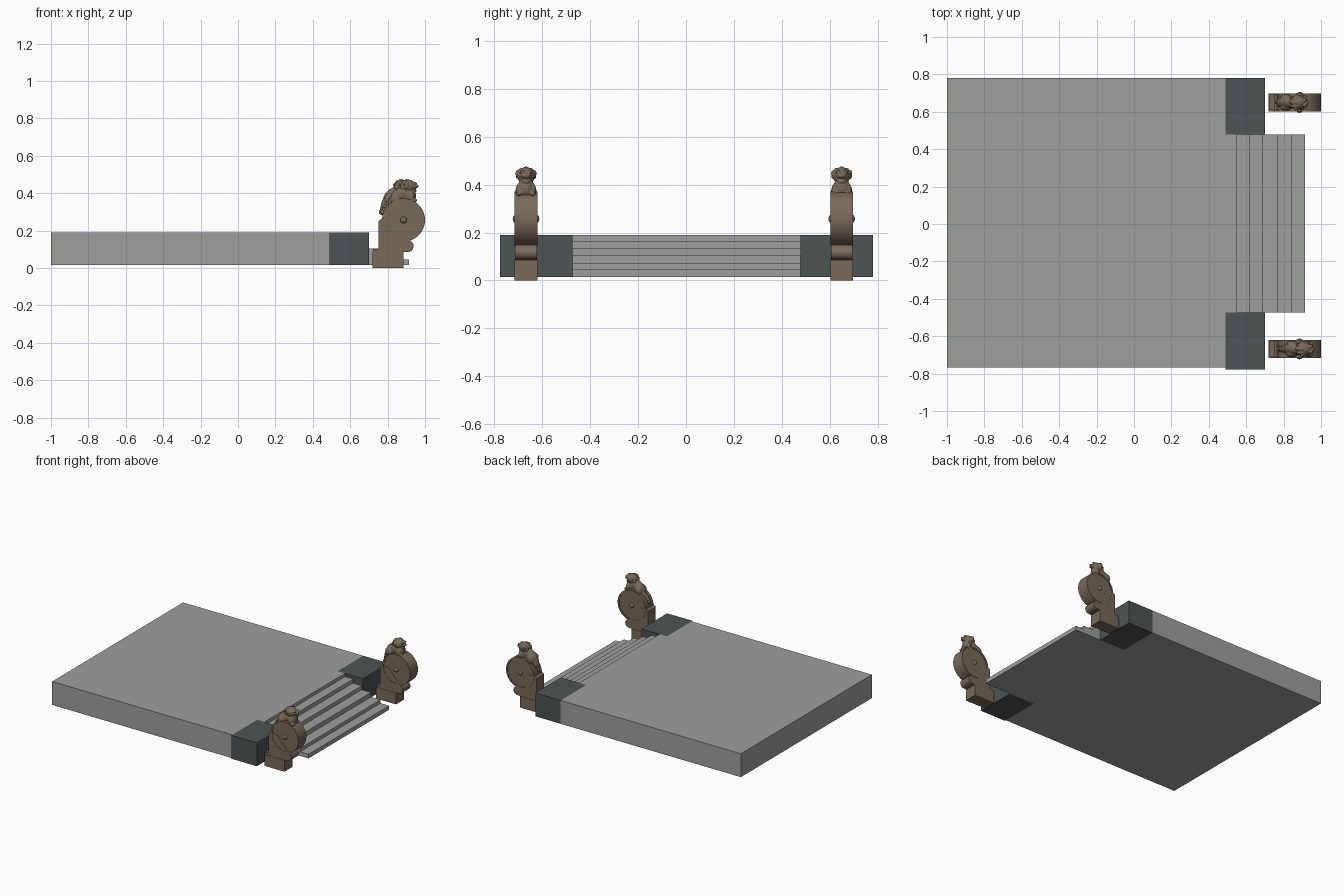
import bpy, bmesh, math
from mathutils import Matrix, Vector

old = bpy.data.objects.get("Cube")
if old:
    bpy.data.objects.remove(old, do_unlink=True)


def material(name, rgb):
    m = bpy.data.materials.new(name)
    m.use_nodes = True
    m.diffuse_color = (*rgb, 1)
    m.node_tree.nodes["Principled BSDF"].inputs["Base Color"].default_value = (*rgb, 1)
    return m


STONE = material("pale grey stone", (0.34, 0.35, 0.34))
SLATE = material("dark slate", (0.075, 0.088, 0.088))
CARVED = material("brown carved stone", (0.185, 0.145, 0.10))


def finish(bm, name, mat, smooth=False):
    bmesh.ops.recalc_face_normals(bm, faces=bm.faces)
    me = bpy.data.meshes.new(name)
    bm.to_mesh(me)
    bm.free()
    me.materials.append(mat)
    ob = bpy.data.objects.new(name, me)
    bpy.context.collection.objects.link(ob)
    if smooth:
        bpy.ops.object.select_all(action='DESELECT')
        ob.select_set(True)
        bpy.context.view_layer.objects.active = ob
        bpy.ops.object.shade_smooth_by_angle(angle=math.radians(35))
    return ob


def prism(name, pts, y0, y1, mat, smooth=False):
    """Extrude an XZ outline from y0 to y1."""
    bm = bmesh.new()
    face = bm.faces.new([bm.verts.new((x, y0, z)) for x, z in pts])
    ext = bmesh.ops.extrude_face_region(bm, geom=[face])
    moved = [v for v in ext["geom"] if isinstance(v, bmesh.types.BMVert)]
    bmesh.ops.translate(bm, verts=moved, vec=(0, y1 - y0, 0))
    return finish(bm, name, mat, smooth)


def box(name, x0, x1, y0, y1, z0, z1, mat):
    return prism(name, [(x0, z0), (x1, z0), (x1, z1), (x0, z1)], y0, y1, mat)


def arc(cx, cz, r, a0, a1, n):
    return [(cx + r * math.cos(math.radians(a0 + (a1 - a0) * i / n)),
             cz + r * math.sin(math.radians(a0 + (a1 - a0) * i / n))) for i in range(n + 1)]


def disc(name, x, z, r, y, half, mat):
    return prism(name, arc(x, z, r, 0, 352.5, 47), y - half, y + half, mat, True)


# Platform, with the staircase cut into its open edge
LOW, TOP = 0.015, 0.19
box("platform", -1, 0.49, -0.767, 0.78, LOW, TOP, STONE)
edges = [0.55, 0.617, 0.69, 0.766, 0.845, 0.915]
heights = [TOP, 0.165, 0.135, 0.105, 0.072, 0.046]
outline = [(0.49, LOW), (0.49, TOP)]
for i, (x, z) in enumerate(zip(edges, heights)):
    outline.append((x, z))
    outline.append((x, heights[i + 1] if i + 1 < len(heights) else LOW))
prism("stairs", outline, -0.473, 0.478, STONE)

# Dark blocks flanking the stairs
box("left_flank_block", 0.49, 0.70, 0.478, 0.78, LOW, TOP, SLATE)
box("right_flank_block", 0.49, 0.70, -0.777, -0.473, LOW, TOP, SLATE)


def ellipsoid(bm, x, y, z, rx, ry, rz, tilt=0):
    m = (Matrix.Translation(Vector((x, y, z))) @ Matrix.Rotation(math.radians(tilt), 4, 'Y')
         @ Matrix.Diagonal((rx, ry, rz, 1)))
    bmesh.ops.create_icosphere(bm, subdivisions=3, radius=1, matrix=m)


def lion(name, dx, y):
    bm = bmesh.new()
    # torso, haunches and chest
    ellipsoid(bm, dx + 0.865, y, 0.385, 0.065, 0.034, 0.042, -35)
    ellipsoid(bm, dx + 0.918, y, 0.385, 0.034, 0.036, 0.042)
    ellipsoid(bm, dx + 0.825, y, 0.355, 0.022, 0.028, 0.055, 25)
    for s in (-1, 1):
        ellipsoid(bm, dx + 0.845, y + s * 0.026, 0.37, 0.030, 0.018, 0.032)   # thigh
        ellipsoid(bm, dx + 0.928, y + s * 0.028, 0.375, 0.014, 0.014, 0.032)  # foreleg
        ellipsoid(bm, dx + 0.942, y + s * 0.027, 0.362, 0.016, 0.013, 0.010)  # paw
        ellipsoid(bm, dx + 0.945, y + s * 0.015, 0.453, 0.012, 0.010, 0.008)  # brow
        ellipsoid(bm, dx + 0.900, y + s * 0.036, 0.447, 0.012, 0.008, 0.014)  # ear
    # head, muzzle and jaw
    ellipsoid(bm, dx + 0.910, y, 0.437, 0.040, 0.037, 0.036)
    ellipsoid(bm, dx + 0.945, y, 0.437, 0.021, 0.022, 0.012)
    ellipsoid(bm, dx + 0.937, y, 0.413, 0.018, 0.018, 0.009)
    # mane curls in rows around the back of the head
    for row in range(4):
        lean = math.radians(100 + row * 30)
        for k in range(-2, 3):
            a = math.radians(k * 38)
            ellipsoid(bm, dx + 0.908 + 0.040 * math.cos(lean) * math.cos(a),
                      y + 0.035 * math.sin(a),
                      0.434 + 0.034 * math.sin(lean) * math.cos(a), 0.010, 0.009, 0.009)
    ob = finish(bm, name, CARVED)
    mod = ob.modifiers.new("merge", 'REMESH')
    mod.mode = 'VOXEL'
    mod.voxel_size = 0.0035
    mod.use_smooth_shade = True
    return ob


# Drum stones guarding the stairs, each topped by a crouching lion
HALF, CX, CZ, R = 0.0475, 0.885, 0.257, 0.115
for side, y, dx in (("left", 0.65, -0.032), ("right", -0.668, 0.0)):
    box(side + "_plinth", 0.72, 0.885, y - HALF, y + HALF, 0, 0.085, CARVED)
    box(side + "_plinth_cap", 0.722, 0.875, y - HALF + 0.006, y + HALF - 0.006, 0.085, 0.102, CARVED)
    cradle = [(0.75, 0.085), (0.885, 0.085)] + arc(0.908, 0.117, 0.031, -90, 60, 10)
    cradle += [(0.90, 0.17), (0.82, 0.26), (0.765, 0.262), (0.75, 0.25)]
    prism(side + "_cradle", cradle, y - HALF + 0.002, y + HALF - 0.002, CARVED, True)
    disc(side + "_drum", CX, CZ, R, y, HALF - 0.004, CARVED)

    # raised rim on both drum faces
    bm = bmesh.new()
    rings = []
    for r, d in ((R, -HALF), (R, HALF), (R - 0.012, HALF), (R - 0.012, -HALF)):
        rings.append([bm.verts.new((x, y + d, z)) for x, z in arc(CX, CZ, r, 0, 352.5, 47)])
    for a, b in zip(rings, rings[1:] + rings[:1]):
        for i in range(48):
            j = (i + 1) % 48
            bm.faces.new((a[i], a[j], b[j], b[i]))
    finish(bm, side + "_drum_rim", CARVED, True)

    # round boss through the drum centre
    bm = bmesh.new()
    for s in (-1, 1):
        ellipsoid(bm, CX, y + s * (HALF - 0.006), CZ, 0.018, 0.014, 0.018)
    finish(bm, side + "_drum_boss", CARVED, True)

    lion(side + "_lion", dx, y)
    # tail sweeping down the back of the drum
    bm = bmesh.new()
    for i in range(6):
        a = math.radians(118 + i * 8)
        ellipsoid(bm, CX + dx * 0.3 + R * math.cos(a), y, CZ + R * math.sin(a),
                  0.016, 0.026 - i * 0.003, 0.016)
    finish(bm, side + "_lion_tail", CARVED, True)
